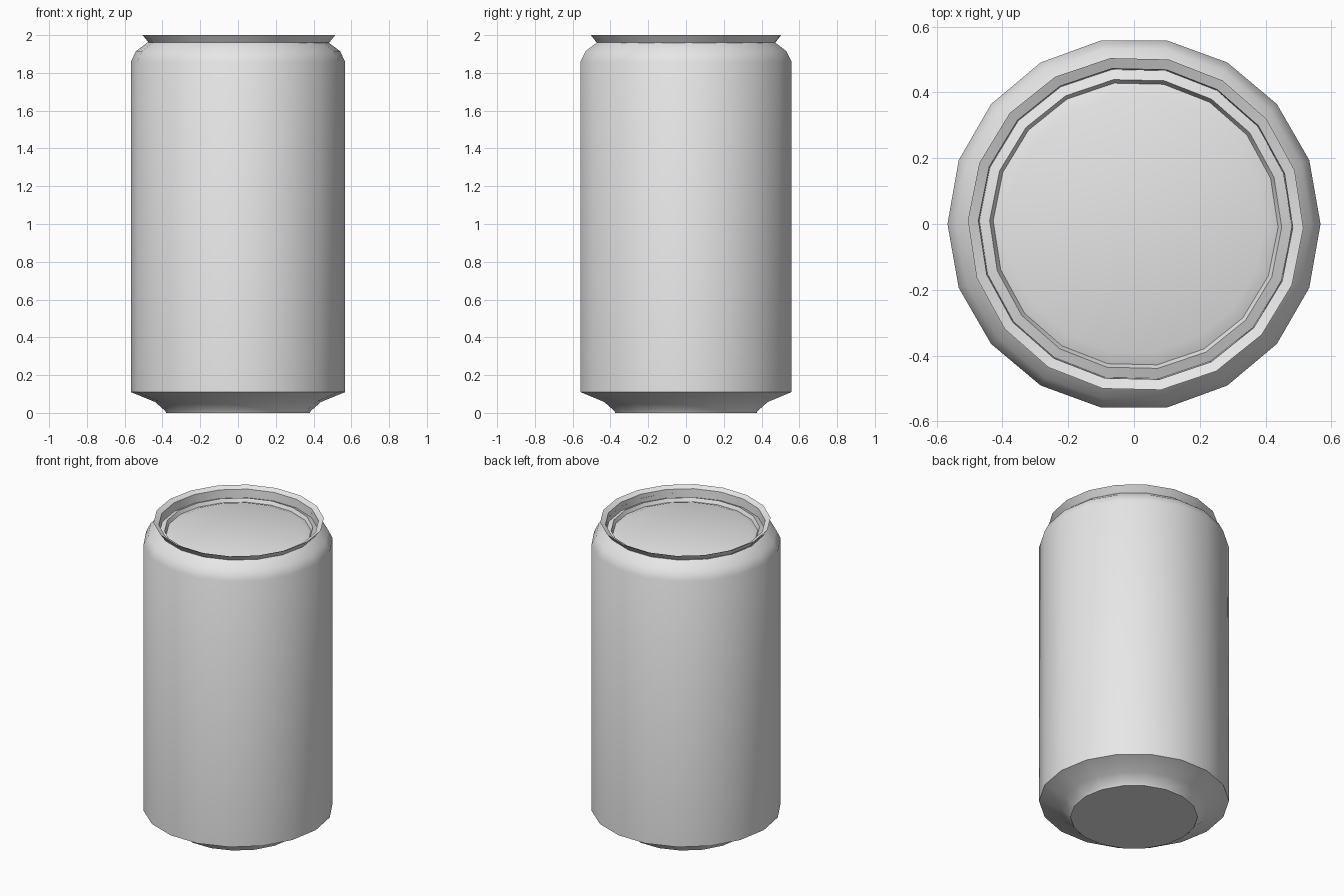
import bpy
import bmesh
from math import cos, sin, radians, tau

SIDES = 18

cube = bpy.data.objects.get("Cube")
if cube:
    bpy.data.objects.remove(cube, do_unlink=True)

metal = bpy.data.materials.new("plain_grey_metal")
metal.use_nodes = True
metal.diffuse_color = (0.8, 0.8, 0.8, 1)
metal.node_tree.nodes["Principled BSDF"].inputs["Base Color"].default_value = (0.8, 0.8, 0.8, 1)


def lathe(name, profile, cap_start=False, cap_end=False, turn=0.0, shift=0.0):
    """Spin (radius, height) points, listed so that faces point outward."""
    bm = bmesh.new()
    rings = []
    for r, z in profile:
        angles = [tau * i / SIDES + radians(turn) for i in range(SIDES)]
        rings.append([bm.verts.new((shift + r * cos(a), r * sin(a), z)) for a in angles])
    for low, high in zip(rings, rings[1:]):
        for i in range(SIDES):
            j = (i + 1) % SIDES
            bm.faces.new((low[i], low[j], high[j], high[i]))
    if cap_start:
        bm.faces.new(rings[0][::-1])
    if cap_end:
        bm.faces.new(rings[-1])
    mesh = bpy.data.meshes.new(name)
    bm.to_mesh(mesh)
    bm.free()
    obj = bpy.data.objects.new(name, mesh)
    bpy.context.collection.objects.link(obj)
    mesh.materials.append(metal)
    bpy.ops.object.select_all(action="DESELECT")
    obj.select_set(True)
    bpy.context.view_layer.objects.active = obj
    bpy.ops.object.shade_smooth_by_angle(angle=radians(35))
    return obj


# Can wall: flat base, tapered foot, straight side, rounded shoulder
lathe("can_body", [(0.38, 0), (0.385, 0.01), (0.44, 0.058), (0.567, 0.11),
                   (0.567, 1.86), (0.54, 1.915), (0.48, 1.96)], cap_start=True)

# Lid: flared rim, inner wall, stepped groove and flat sunken panel
lathe("can_lid", [(0.478, 1.96), (0.51, 2.0), (0.478, 1.985), (0.475, 1.93),
                  (0.444, 1.943), (0.433, 1.92), (0.393, 1.935)],
      cap_end=True, turn=-1.3, shift=0.005)
